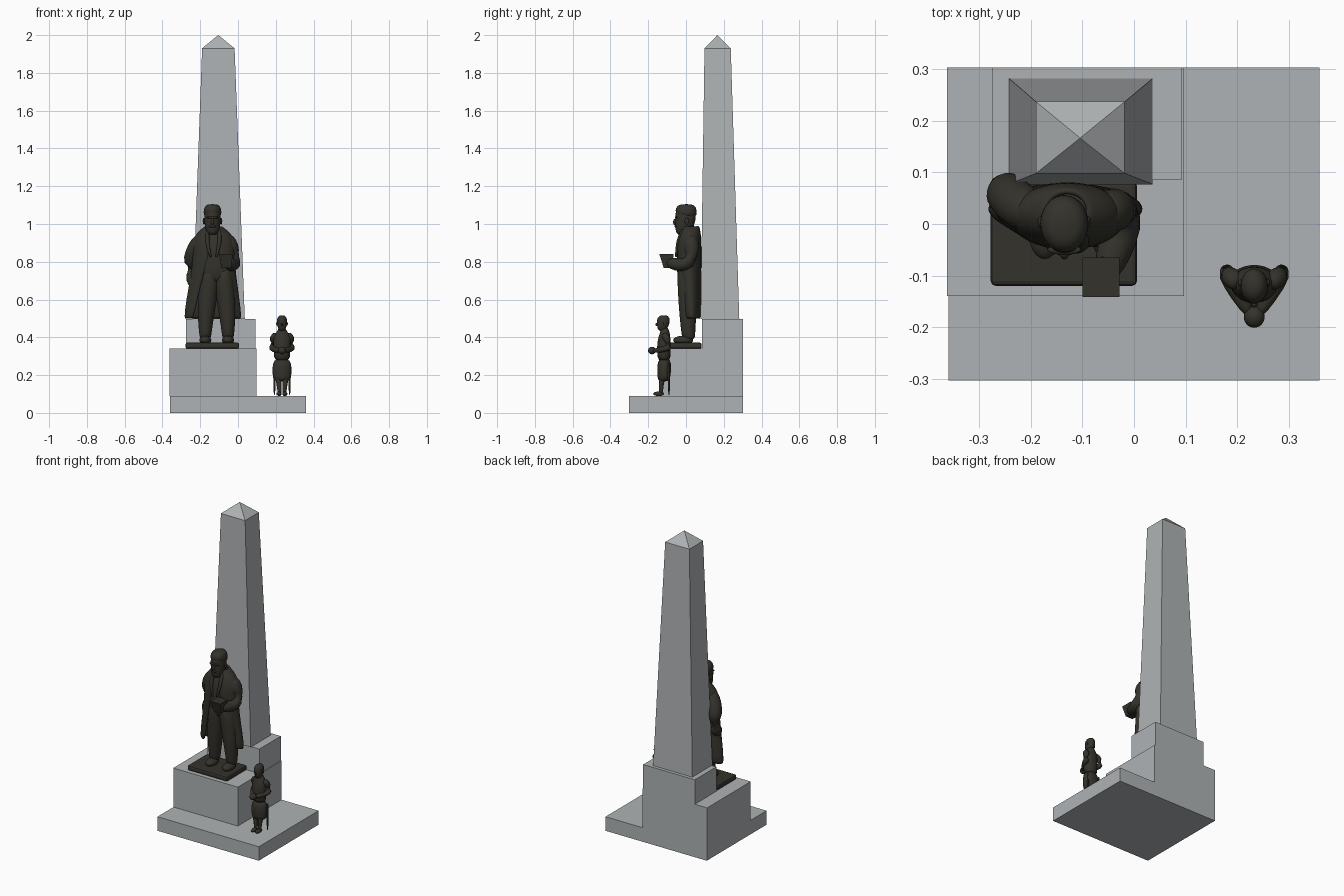
import bpy, bmesh, math
from mathutils import Vector


def material(name, rgb):
    m = bpy.data.materials.new(name)
    m.diffuse_color = (*rgb, 1)
    return m


STONE = material("grey stone", (0.43, 0.45, 0.46))
BRONZE = material("dark bronze", (0.034, 0.032, 0.024))


def finish(name, bm, mat, smooth=0):
    bm.normal_update()
    me = bpy.data.meshes.new(name)
    bm.to_mesh(me)
    bm.free()
    me.materials.append(mat)
    ob = bpy.data.objects.new(name, me)
    bpy.context.collection.objects.link(ob)
    if smooth:
        me.shade_smooth()
        sub = ob.modifiers.new("smooth", 'SUBSURF')
        sub.levels = sub.render_levels = smooth
    return ob


def skin_rings(name, rings, mat, smooth, closed=True):
    """Join rings of points into one surface; closed rings get end caps."""
    bm = bmesh.new()
    vs = [[bm.verts.new(p) for p in r] for r in rings]
    n = len(vs[0])
    for a, b in zip(vs, vs[1:]):
        for j in range(n if closed else n - 1):
            k = (j + 1) % n
            bm.faces.new((a[j], a[k], b[k], b[j]))
    if closed:
        bm.faces.new(vs[0][::-1])
        bm.faces.new(vs[-1])
    return finish(name, bm, mat, smooth)


def block(name, x0, x1, y0, y1, z0, z1, mat):
    rings = [[(x0, y0, z), (x1, y0, z), (x1, y1, z), (x0, y1, z)] for z in (z0, z1)]
    return skin_rings(name, rings, mat, 0)


def loft(name, sections, n=16):
    """Upright body from level ellipses (x, y, z, rx, ry)."""
    rings = [[(x + rx * math.cos(t), y + ry * math.sin(t), z)
              for t in (2 * math.pi * j / n for j in range(n))]
             for x, y, z, rx, ry in sections]
    return skin_rings(name, rings, BRONZE, 1)


def limb(name, pts, radii, n=12):
    """Round tube along a path with rounded ends."""
    p = [Vector(q) for q in pts]
    r = list(radii)
    d0, d1 = (p[0] - p[1]).normalized(), (p[-1] - p[-2]).normalized()
    p = [p[0] + d0 * r[0] * 0.8] + p + [p[-1] + d1 * r[-1] * 0.8]
    r = [r[0] * 0.6] + r + [r[-1] * 0.6]
    rings = []
    for i, c in enumerate(p):
        t = p[min(i + 1, len(p) - 1)] - p[max(i - 1, 0)]
        q = t.to_track_quat('Z', 'Y')
        rings.append([c + q @ Vector((r[i] * math.cos(a), r[i] * math.sin(a), 0))
                      for a in (2 * math.pi * j / n for j in range(n))])
    return skin_rings(name, rings, BRONZE, 1)


def ball(name, c, r):
    bm = bmesh.new()
    bmesh.ops.create_uvsphere(bm, u_segments=16, v_segments=10, radius=1)
    for v in bm.verts:
        v.co = Vector((c[i] + v.co[i] * r[i] for i in range(3)))
    return finish(name, bm, BRONZE, 1)


# ---- stonework ----
block("base_slab", -0.36, 0.36, -0.303, 0.303, 0, 0.09, STONE)
block("pedestal", -0.362, 0.097, -0.14, 0.303, 0.09, 0.34, STONE)
block("upper_step", -0.275, 0.092, 0.085, 0.303, 0.34, 0.497, STONE)


def square(x0, x1, y0, y1, z):
    return [(x0, y0, z), (x1, y0, z), (x1, y1, z), (x0, y1, z)]


skin_rings("obelisk", [square(-0.242, 0.036, 0.077, 0.282, 0.497),
                       square(-0.190, -0.018, 0.098, 0.237, 1.93),
                       square(-0.105, -0.104, 0.166, 0.167, 2.0)], STONE, 0)

# ---- man: plinth, shoes, trousers ----
plinth = block("bronze_plinth", -0.278, 0.006, -0.12, 0.083, 0.34, 0.372, BRONZE)
bev = plinth.modifiers.new("soft", 'BEVEL')
bev.width, bev.segments = 0.01, 2

for side, name in ((-1, "right"), (1, "left")):
    x = -0.113 + side * 0.06
    ball(name + "_shoe", (x, -0.015, 0.385), (0.033, 0.055, 0.024))
    loft(name + "_trouser_leg", [
        (x, 0.015, 0.385, 0.030, 0.034), (x, 0.012, 0.42, 0.033, 0.037),
        (x - side * 0.002, 0.01, 0.50, 0.043, 0.044),
        (x - side * 0.010, 0.01, 0.60, 0.052, 0.052),
        (x - side * 0.022, 0.01, 0.70, 0.056, 0.057),
        (x - side * 0.030, 0.01, 0.78, 0.054, 0.056)])

# ---- man: body and open coat ----
loft("waistcoat", [
    (-0.118, 0.012, 0.68, 0.085, 0.054), (-0.125, 0.008, 0.75, 0.093, 0.058),
    (-0.13, 0.010, 0.85, 0.100, 0.060), (-0.13, 0.020, 0.92, 0.098, 0.055),
    (-0.13, 0.028, 0.96, 0.065, 0.045), (-0.13, 0.028, 0.985, 0.035, 0.036)])

coat_sections = [  # x, y, z, rx, ry, half-angle of front opening
    (-0.133, 0.030, 0.495, 0.155, 0.050, 42), (-0.133, 0.026, 0.60, 0.143, 0.054, 36),
    (-0.130, 0.018, 0.72, 0.122, 0.062, 28), (-0.128, 0.014, 0.82, 0.112, 0.067, 16),
    (-0.128, 0.016, 0.89, 0.116, 0.066, 11), (-0.129, 0.022, 0.945, 0.100, 0.058, 13),
    (-0.130, 0.026, 0.975, 0.062, 0.048, 18), (-0.130, 0.026, 0.992, 0.042, 0.043, 22)]
rings = []
for x, y, z, rx, ry, gap in coat_sections:
    start, span = math.radians(gap - 90), math.radians(360 - 2 * gap)
    rings.append([(x + rx * math.cos(start + span * j / 20),
                   y + ry * math.sin(start + span * j / 20), z) for j in range(21)])
coat = skin_rings("long_coat", rings, BRONZE, 1, closed=False)
thick = coat.modifiers.new("cloth", 'SOLIDIFY')
thick.thickness, thick.offset = 0.014, -1
coat.modifiers.move(1, 0)

# lapels
for side, name in ((-1, "right"), (1, "left")):
    limb(name + "_lapel", [(-0.13 + side * 0.030, -0.018, 0.965),
                           (-0.13 + side * 0.036, -0.043, 0.91),
                           (-0.13 + side * 0.016, -0.052, 0.83)], [0.010, 0.013, 0.007])

# ---- man: arms ----
limb("right_arm", [(-0.205, 0.025, 0.905), (-0.236, 0.045, 0.85), (-0.258, 0.075, 0.78),
                   (-0.250, 0.055, 0.735), (-0.232, 0.020, 0.685)],
     [0.046, 0.047, 0.043, 0.039, 0.034])
limb("left_arm", [(-0.050, 0.025, 0.905), (-0.028, 0.030, 0.85), (-0.018, 0.022, 0.79),
                  (-0.030, -0.030, 0.78), (-0.048, -0.080, 0.793)],
     [0.046, 0.045, 0.041, 0.038, 0.032])
limb("left_hand", [(-0.055, -0.085, 0.805), (-0.072, -0.112, 0.818)], [0.029, 0.022])
skin_rings("held_book", [square(-0.088, -0.036, -0.118, -0.075, 0.768),
                         square(-0.100, -0.028, -0.141, -0.065, 0.84)], BRONZE, 0)

# ---- man: head ----
loft("neck", [(-0.132, 0.018, 0.95, 0.036, 0.036), (-0.134, 0.012, 1.01, 0.032, 0.034)])
loft("head", [
    (-0.135, -0.024, 0.943, 0.020, 0.020), (-0.135, -0.020, 0.955, 0.032, 0.034),
    (-0.135, -0.008, 0.985, 0.041, 0.050), (-0.135, -0.003, 1.02, 0.044, 0.055),
    (-0.135, -0.002, 1.055, 0.045, 0.055), (-0.135, 0.000, 1.085, 0.043, 0.052),
    (-0.135, 0.000, 1.102, 0.030, 0.036)])
loft("hair", [(-0.135, 0.008, 1.035, 0.046, 0.050), (-0.135, 0.000, 1.06, 0.049, 0.058),
              (-0.135, 0.000, 1.088, 0.046, 0.056), (-0.135, 0.002, 1.106, 0.028, 0.034)])
ball("nose", (-0.135, -0.058, 1.01), (0.009, 0.011, 0.017))
ball("moustache", (-0.135, -0.053, 0.988), (0.020, 0.009, 0.007))
ball("brow", (-0.135, -0.050, 1.034), (0.034, 0.010, 0.007))
for side, name in ((-1, "right"), (1, "left")):
    ball(name + "_ear", (-0.135 + side * 0.045, 0.004, 1.015), (0.007, 0.012, 0.018))

# ---- child ----
CX = 0.233
loft("child_shirt", [
    (CX, -0.115, 0.27, 0.043, 0.034), (CX, -0.118, 0.32, 0.044, 0.036),
    (CX, -0.118, 0.37, 0.048, 0.036), (CX, -0.113, 0.41, 0.046, 0.031),
    (CX, -0.112, 0.43, 0.026, 0.024), (CX, -0.114, 0.455, 0.018, 0.020)])
loft("child_shorts", [
    (CX, -0.117, 0.165, 0.044, 0.030), (CX, -0.117, 0.19, 0.050, 0.035),
    (CX, -0.115, 0.24, 0.053, 0.038), (CX, -0.115, 0.29, 0.044, 0.034)])
loft("child_head", [
    (CX, -0.130, 0.433, 0.011, 0.012), (CX, -0.125, 0.445, 0.022, 0.026),
    (CX, -0.121, 0.47, 0.027, 0.034), (CX, -0.120, 0.495, 0.028, 0.036),
    (CX, -0.118, 0.512, 0.020, 0.026), (CX, -0.118, 0.517, 0.008, 0.010)])
ball("child_nose", (CX, -0.156, 0.468), (0.005, 0.006, 0.008))
for side, name in ((-1, "right"), (1, "left")):
    ball("child_" + name + "_ear", (CX + side * 0.027, -0.114, 0.472), (0.004, 0.007, 0.010))
    limb("child_" + name + "_arm", [
        (CX + side * 0.038, -0.110, 0.407), (CX + side * 0.052, -0.096, 0.38),
        (CX + side * 0.057, -0.080, 0.35), (CX + side * 0.045, -0.115, 0.335),
        (CX + side * 0.014, -0.165, 0.33)], [0.021, 0.021, 0.020, 0.018, 0.013])
    # legs, shoes and walking sticks
    limb("child_" + name + "_leg", [
        (CX + side * 0.020, -0.125, 0.20), (CX + side * 0.015, -0.132, 0.15),
        (CX + side * 0.013, -0.132, 0.105)], [0.020, 0.014, 0.012])
    ball("child_" + name + "_shoe", (CX + side * 0.015, -0.145, 0.101), (0.014, 0.030, 0.012))
    limb("child_" + name + "_stick", [
        (CX + side * 0.041, -0.092, 0.26), (CX + side * 0.040, -0.091, 0.17),
        (CX + side * 0.040, -0.090, 0.096)], [0.006, 0.006, 0.006], 8)
ball("child_hands", (CX, -0.180, 0.33), (0.021, 0.022, 0.020))
